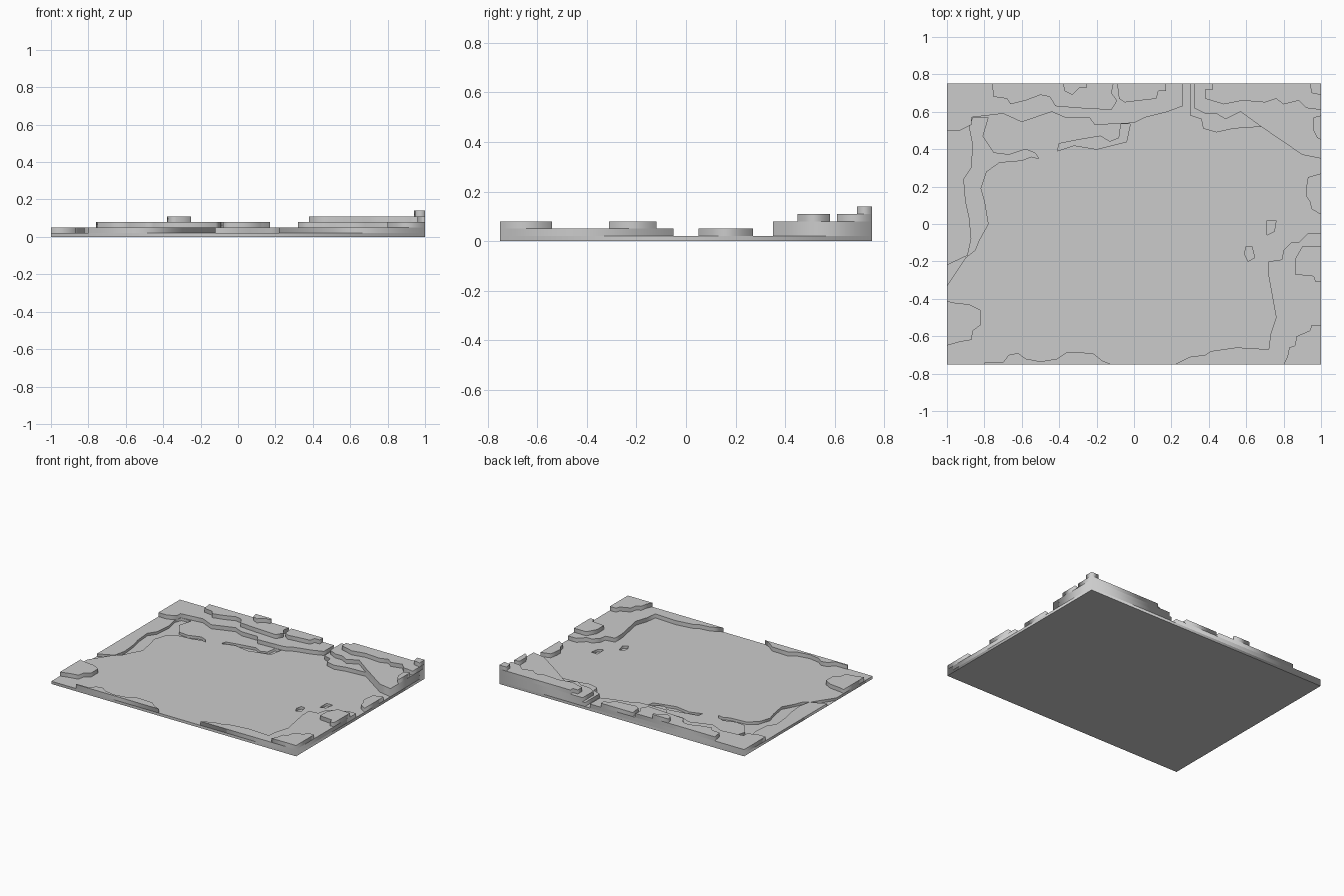
import bpy


def layer(name, z0, z1, outline, holes=()):
    """Extruded flat contour sheet between two heights."""
    cu = bpy.data.curves.new(name, 'CURVE')
    cu.dimensions = '2D'
    cu.fill_mode = 'BOTH'
    cu.extrude = (z1 - z0) / 2
    for pts in [outline, *holes]:
        sp = cu.splines.new('POLY')
        sp.points.add(len(pts) - 1)
        for p, (x, y) in zip(sp.points, pts):
            p.co = (x, y, 0, 1)
        sp.use_cyclic_u = True
    ob = bpy.data.objects.new(name, cu)
    ob.location.z = (z0 + z1) / 2
    bpy.context.collection.objects.link(ob)
    bpy.ops.object.select_all(action='DESELECT')
    ob.select_set(True)
    bpy.context.view_layer.objects.active = ob
    bpy.ops.object.convert(target='MESH')


F, A, B, C, D, E = 0.001, 0.02, 0.05, 0.08, 0.11, 0.14

# Thin floor seen in the channel and ponds
layer("floor", 0, F, [(-1, -.75), (1, -.75), (1, .75), (-1, .75)])

# Main plain, with a winding channel on the left and three ponds
channel = [(-1, -.33), (-.9, -.18), (-.85, -.14), (-.83, -.09), (-.78, 0), (-.8, .12),
           (-.82, .19), (-.79, .28), (-.72, .33), (-.6, .34), (-.55, .36), (-.51, .35),
           (-.53, .38), (-.58, .4), (-.67, .37), (-.75, .38), (-.81, .47), (-.78, .57),
           (-.86, .57), (-.88, .52), (-.86, .42), (-.87, .3), (-.91, .24), (-.9, .12),
           (-.88, .03), (-.87, -.08), (-.89, -.17), (-.9, -.18), (-1, -.22)]
channel[-2] = (-.905, -.175)
lake = [(-.41, .39), (-.32, .42), (-.2, .4), (-.04, .44), (-.02, .535), (-.07, .535),
        (-.08, .46), (-.13, .44), (-.18, .47), (-.3, .45), (-.4, .43)]
pond_a = [(.71, .02), (.76, .02), (.75, -.04), (.71, -.06)]
pond_b = [(.6, -.12), (.63, -.12), (.645, -.18), (.61, -.2), (.59, -.16)]
layer("plain", F, A, [(1, .75), (1, -.75), (-1, -.75)][::1] + channel + [(-1, .75)],
      [lake, pond_a, pond_b])

# Low terraces around the border
layer("left_terrace", A, B, [(-1, -.41), (-.97, -.42), (-.88, -.43), (-.82, -.46), (-.82, -.54),
      (-.86, -.57), (-.87, -.62), (-.93, -.63), (-1, -.65)])
layer("front_terrace", A, B, [(-.8, -.75), (-.8, -.74), (-.7, -.74), (-.67, -.7), (-.62, -.69),
      (-.58, -.72), (-.5, -.735), (-.41, -.72), (-.36, -.685), (-.22, -.69), (-.17, -.73),
      (-.12, -.75)])
layer("front_right_terrace", A, B, [(.22, -.75), (.3, -.71), (.38, -.7), (.41, -.68), (.55, -.66),
      (.72, -.67), (.73, -.59), (.76, -.5), (.72, -.28), (.72, -.2), (.79, -.19), (.8, -.14),
      (.84, -.1), (.88, -.1), (.93, -.05), (1, -.05), (1, -.75)])
layer("right_terrace", A, B, [(1, .05), (.95, .08), (.94, .12), (.92, .15), (.92, .19),
      (.93, .25), (1, .27)])
layer("back_left_terrace", A, B, [(-1, .75), (-1, .5), (-.93, .5), (-.87, .53), (-.87, .57),
      (-.7, .59), (-.6, .545), (-.44, .6), (-.37, .57), (-.24, .57), (-.21, .53), (.0, .54),
      (.06, .57), (.18, .6), (.26, .63), (.26, .75)])
layer("back_right_terrace", A, B, [(.3, .75), (.3, .58), (.36, .56), (.37, .51), (.44, .49),
      (.53, .51), (.68, .52), (.9, .37), (1, .35), (1, .75)])

# Middle terraces
layer("front_corner_hill", B, C, [(1, -.54), (.95, -.54), (.94, -.57), (.87, -.6), (.86, -.65),
      (.83, -.66), (.82, -.71), (.8, -.75), (1, -.75)])
layer("right_hill", B, C, [(1, -.12), (.9, -.12), (.86, -.19), (.86, -.27), (.96, -.28),
      (.97, -.31), (1, -.31)])
layer("back_left_hill", B, C, [(-.76, .75), (-.75, .68), (-.68, .67), (-.66, .64), (-.58, .66),
      (-.5, .69), (-.45, .68), (-.42, .63), (-.3, .62), (-.12, .61), (-.09, .66), (-.12, .7),
      (-.11, .75)])
layer("back_middle_hill", B, C, [(-.09, .75), (-.08, .67), (-.05, .65), (.03, .66), (.12, .67),
      (.13, .71), (.17, .71), (.17, .75)])
layer("back_right_hill", B, C, [(.32, .75), (.32, .62), (.38, .59), (.44, .59), (.49, .56),
      (.57, .6), (.68, .52), (.9, .37), (1, .35), (1, .75)])

# High terraces and the corner peak
layer("back_left_peak", C, D, [(-.38, .75), (-.37, .71), (-.33, .69), (-.29, .73), (-.25, .73),
      (-.25, .75)])
layer("back_right_peak", C, D, [(.42, .75), (.42, .72), (.38, .72), (.38, .67), (.48, .64),
      (.58, .66), (.7, .65), (.76, .67), (.8, .64), (.88, .66), (.92, .62), (1, .61), (1, .75)])
layer("right_peak", C, D, [(1, .58), (.96, .57), (.96, .5), (.98, .46), (1, .45)])
layer("corner_peak", D, E, [(.94, .75), (.95, .7), (1, .69), (1, .75)])
